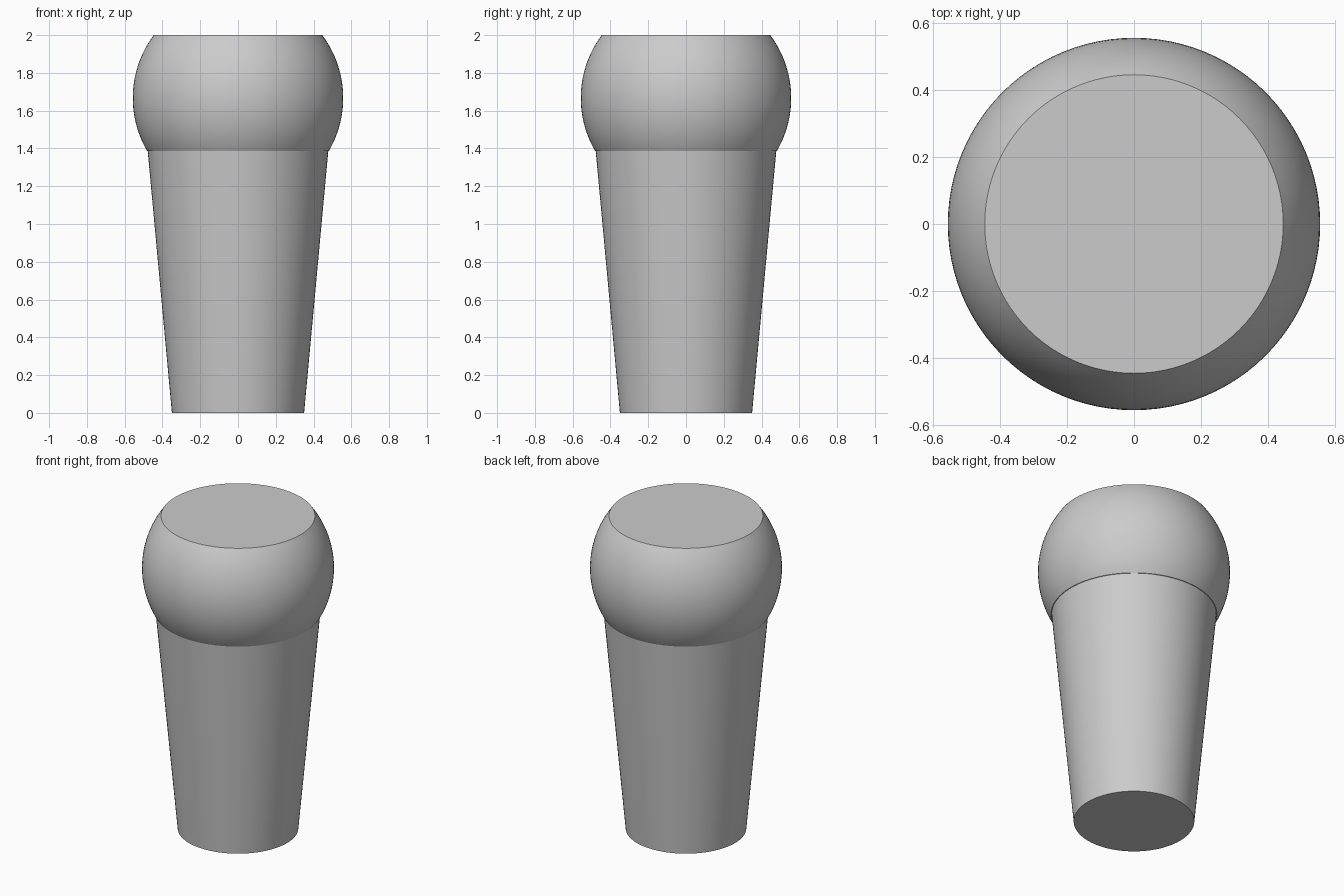
import bpy, bmesh, math

if "Cube" in bpy.data.objects:
    bpy.data.objects.remove(bpy.data.objects["Cube"])

SIDES = 96


def lathe(name, profile):
    """Revolve (radius, z) points around z and cap both ends."""
    bm = bmesh.new()
    rings = []
    for r, z in profile:
        rings.append([bm.verts.new((r * math.cos(2 * math.pi * i / SIDES),
                                    r * math.sin(2 * math.pi * i / SIDES), z))
                      for i in range(SIDES)])
    for a, b in zip(rings, rings[1:]):
        for i in range(SIDES):
            j = (i + 1) % SIDES
            bm.faces.new((a[i], a[j], b[j], b[i]))
    bm.faces.new(rings[0][::-1])
    bm.faces.new(rings[-1])
    mesh = bpy.data.meshes.new(name)
    bm.to_mesh(mesh)
    bm.free()
    obj = bpy.data.objects.new(name, mesh)
    bpy.context.collection.objects.link(obj)
    bpy.ops.object.select_all(action='DESELECT')
    obj.select_set(True)
    bpy.context.view_layer.objects.active = obj
    bpy.ops.object.shade_smooth_by_angle(angle=math.radians(20))
    return obj


# Tapered shaft, then a round head (part of a sphere) cut flat at the top
R, CZ = 0.557, 1.667
start = math.asin((1.387 - CZ) / R)
end = math.asin((2.0 - CZ) / R)
STEPS = 24
head = []
for k in range(STEPS + 1):
    t = start + (end - start) * k / STEPS
    head.append((R * math.cos(t), CZ + R * math.sin(t)))

lathe("tapered_peg_with_round_head", [(0.35, 0.0), (0.478, 1.386)] + head)
